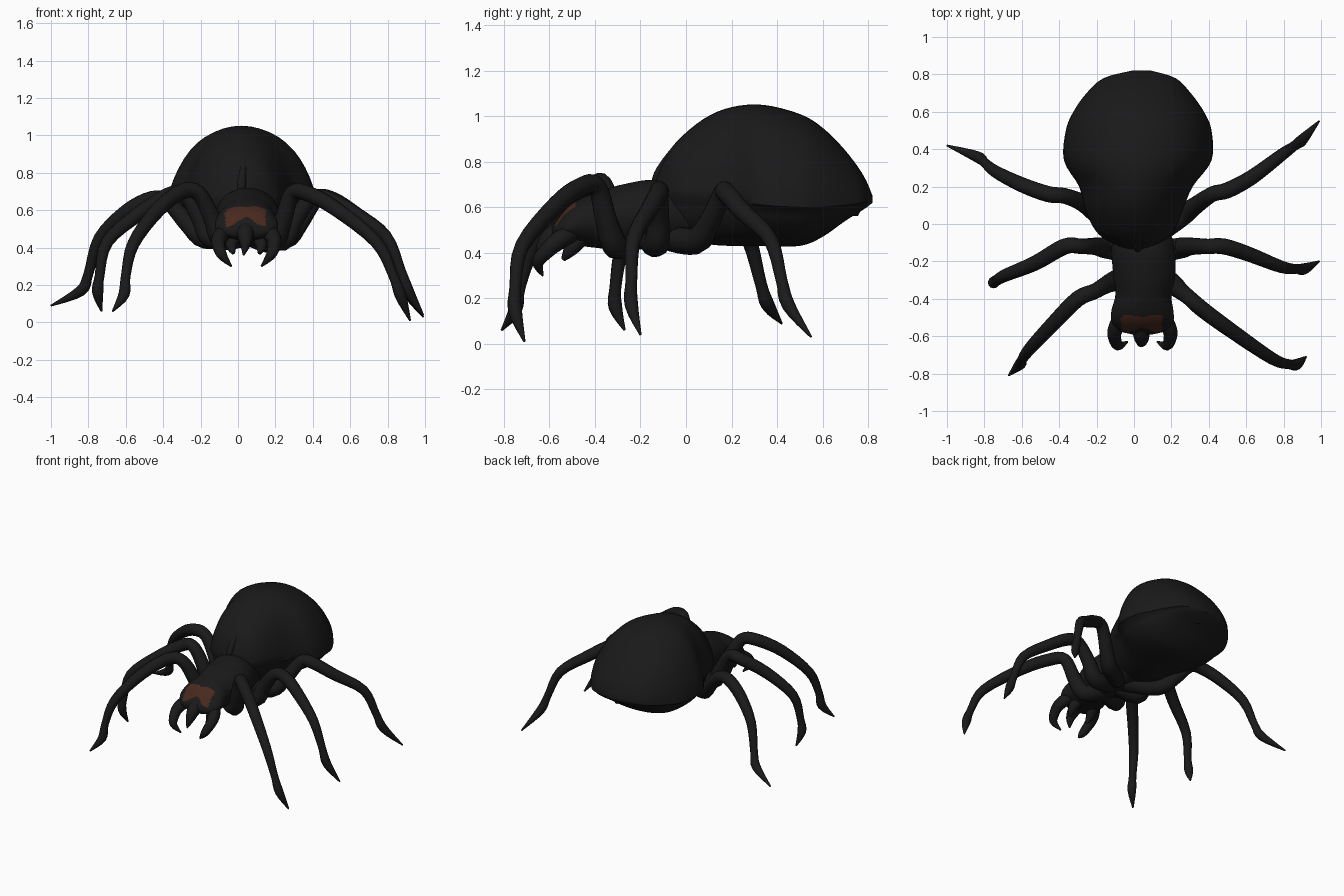
import bpy, bmesh, math
from mathutils import Vector

cube = bpy.data.objects.get("Cube")
if cube:
    bpy.data.objects.remove(cube, do_unlink=True)


def make_material(name, color):
    mat = bpy.data.materials.new(name)
    mat.use_nodes = True
    mat.diffuse_color = color
    bsdf = next(n for n in mat.node_tree.nodes if n.type == "BSDF_PRINCIPLED")
    bsdf.inputs["Base Color"].default_value = color
    return mat


BLACK = make_material("charcoal black", (0.010, 0.010, 0.010, 1))
BROWN = make_material("rust brown", (0.065, 0.022, 0.013, 1))


def smooth_rows(rows, steps):
    """Catmull-Rom interpolation of rows of any length."""
    rows = [Vector(r) for r in rows]
    out = []
    for i in range(len(rows) - 1):
        a, b, c = rows[max(i - 1, 0)], rows[i], rows[i + 1]
        d = rows[min(i + 2, len(rows) - 1)]
        for k in range(steps):
            t = k / steps
            out.append(b + (c - a) * (t / 2)
                       + (a * 2 - b * 5 + c * 4 - d) * (t * t / 2)
                       + (b * 3 - a - c * 3 + d) * (t ** 3 / 2))
    return out + [rows[-1]]


def skin(name, rings, paint=None):
    """Bridge rings of points into a closed smooth surface."""
    bm = bmesh.new()
    loops = [[bm.verts.new(p) for p in ring] for ring in rings]
    n = len(loops[0])
    for lower, upper in zip(loops, loops[1:]):
        for i in range(n):
            j = (i + 1) % n
            bm.faces.new((lower[i], lower[j], upper[j], upper[i]))
    bm.faces.new(loops[0][::-1])
    bm.faces.new(loops[-1])
    bmesh.ops.recalc_face_normals(bm, faces=bm.faces)
    if paint:
        for f in bm.faces:
            f.material_index = int(paint(f.calc_center_median(), f.normal))
    mesh = bpy.data.meshes.new(name)
    bm.to_mesh(mesh)
    bm.free()
    mesh.materials.append(BLACK)
    if paint:
        mesh.materials.append(BROWN)
    obj = bpy.data.objects.new(name, mesh)
    bpy.context.collection.objects.link(obj)
    bpy.ops.object.select_all(action="DESELECT")
    obj.select_set(True)
    bpy.context.view_layer.objects.active = obj
    bpy.ops.object.shade_smooth_by_angle(angle=math.radians(45))


def body(name, sections, sides, steps, rim=1.0, ripple=0.0, paint=None):
    """Loft along y; rows are y, min x, max x, widest z, top z, bottom z in hundredths."""
    rings = []
    for y, x0, x1, zm, zt, zb in smooth_rows(sections, steps):
        ring = []
        for i in range(sides):
            a = math.tau * i / sides
            s = math.sin(a)
            inset = 1 if s > -0.05 else rim
            k = inset * (1 - ripple * math.cos(6 * a))
            x = (x0 + x1) / 2 + (x1 - x0) / 2 * math.cos(a) * k
            z = zm + s * (zt - zm if s > 0 else zm - zb)
            ring.append(Vector((x, y, z)) / 100)
        rings.append(ring)
    skin(name, rings, paint)


def tube(name, points, radii, sides=12, steps=4):
    """Tapered limb through points given in hundredths."""
    rows = smooth_rows([(*p, r) for p, r in zip(points, radii)], steps)
    centers = [Vector(r[:3]) / 100 for r in rows]
    rings, side, last = [], None, len(rows) - 1
    for i, c in enumerate(centers):
        t = (centers[min(i + 1, last)] - centers[max(i - 1, 0)]).normalized()
        if side is None:
            side = t.orthogonal()
        side = (side - t * side.dot(t)).normalized()
        other = t.cross(side)
        r = max(rows[i][3], 0.3) / 100
        rings.append([c + (side * math.cos(math.tau * k / sides)
                           + other * math.sin(math.tau * k / sides)) * r
                      for k in range(sides)])
    skin(name, rings)


# Abdomen: large shell with an overhanging rim along the lower sides
body("abdomen", [
    (-14, -2, 6, 66, 70, 62), (-10, -12, 14, 66, 80, 52),
    (-4, -20, 21, 65, 89, 47), (8, -26, 26, 64, 99, 44),
    (20, -29, 31, 63, 104, 43), (34, -37, 41, 61, 105, 43),
    (50, -36, 41, 60, 101, 43), (60, -32, 37, 60, 95, 47),
    (70, -25, 30, 61, 85, 54), (78, -16, 22, 62, 74, 59),
    (82, -1, 9, 63, 65, 62)], 48, 4, rim=0.92, ripple=-0.012)
tube("abdomen_ridge", [(4, 3, 94), (3, -5, 85), (2, -12, 74), (2, -14, 67)],
     (0.5, 1.8, 2.4, 1))
tube("tail_knob", [(5, 70, 60), (5, 74, 58), (5, 76, 57)], (3, 2, 1))


# Thorax and head, with a ragged brown band across the brow
def brow_band(center, normal):
    across = abs(center.x - 0.04)
    notch = 0.012 * math.cos(across * 40)
    return normal.z > 0.15 and across < 0.108 and -0.565 + notch < center.y < -0.49 - notch / 2


body("thorax_and_head", [
    (4, -8, 16, 55, 62, 46), (-6, -11, 20, 56, 69, 43),
    (-15, -12, 22, 57, 72, 42), (-28, -11, 22, 56, 70, 41),
    (-38, -10, 20, 54, 67, 42), (-46, -12, 21, 53, 64, 43),
    (-52, -12, 21, 51, 60, 44), (-57, -8, 17, 49, 54, 45),
    (-59, -1, 10, 49, 51, 47)], 64, 10, paint=brow_band)

# Jaws and feelers, mirrored about the head's centre line
HEAD_X = 4.5
for label, s in (("left", 1), ("right", -1)):
    tube(label + "_mandible",
         [(HEAD_X + s * x, y, z) for x, y, z in (
             (11, -50, 49), (14, -55, 46), (15, -60, 42),
             (13, -65, 36), (8, -63, 30))], (4, 4.2, 3.6, 2.7, 0.5))
    tube(label + "_feeler",
         [(HEAD_X + s * x, y, z) for x, y, z in (
             (7, -47, 46), (8, -51, 41), (7, -54, 37))], (4, 3, 1))
tube("snout", [(4, -53, 50), (4, -59, 47), (4, -63, 42), (3, -65, 36)],
     (5, 4.5, 3, 0.5))

# Legs: hip, thigh, knee, shin, ankle and claw
LEG_RADII = (6, 5.8, 4.8, 4.2, 4.3, 4, 3.3, 2.6, 3, 0.5)


def leg(name, *points):
    tube(name, points, LEG_RADII)


leg("left_rear_leg", (8, -8, 47), (25, 4, 45), (33, 10, 53), (42, 16, 66),
    (50, 18, 66), (63, 25, 58), (79, 37, 46), (86, 42, 28), (90, 45, 17),
    (99, 55, 3))
leg("right_rear_leg", (2, -8, 47), (-17, 4, 45), (-27, 11, 53), (-37, 15, 64),
    (-46, 16, 66), (-60, 21, 59), (-74, 28, 45), (-80, 33, 26), (-84, 36, 17),
    (-100, 42, 9))
leg("left_middle_leg", (8, -16, 47), (24, -13, 44), (30, -12, 54),
    (39, -12, 66), (48, -12, 66), (61, -16, 59), (79, -23, 46),
    (87, -24, 28), (91, -24, 17), (99, -20, 4))
leg("right_middle_leg", (2, -16, 47), (-14, -13, 45), (-20, -12, 55),
    (-28, -12, 68), (-37, -12, 68), (-53, -21, 58), (-70, -28, 43),
    (-74, -31, 25), (-75, -31, 16), (-73, -27, 6))
leg("left_front_leg", (8, -26, 46), (19, -31, 43), (24, -35, 54),
    (29, -39, 69), (37, -46, 69), (52, -57, 61), (74, -72, 43),
    (83, -75, 25), (87, -75, 14), (92, -71, 1))
leg("right_front_leg", (2, -26, 46), (-9, -30, 45), (-14, -32, 56),
    (-21, -36, 69), (-30, -40, 70), (-43, -53, 60), (-56, -67, 42),
    (-60, -73, 25), (-61, -75, 15), (-67, -81, 6))
